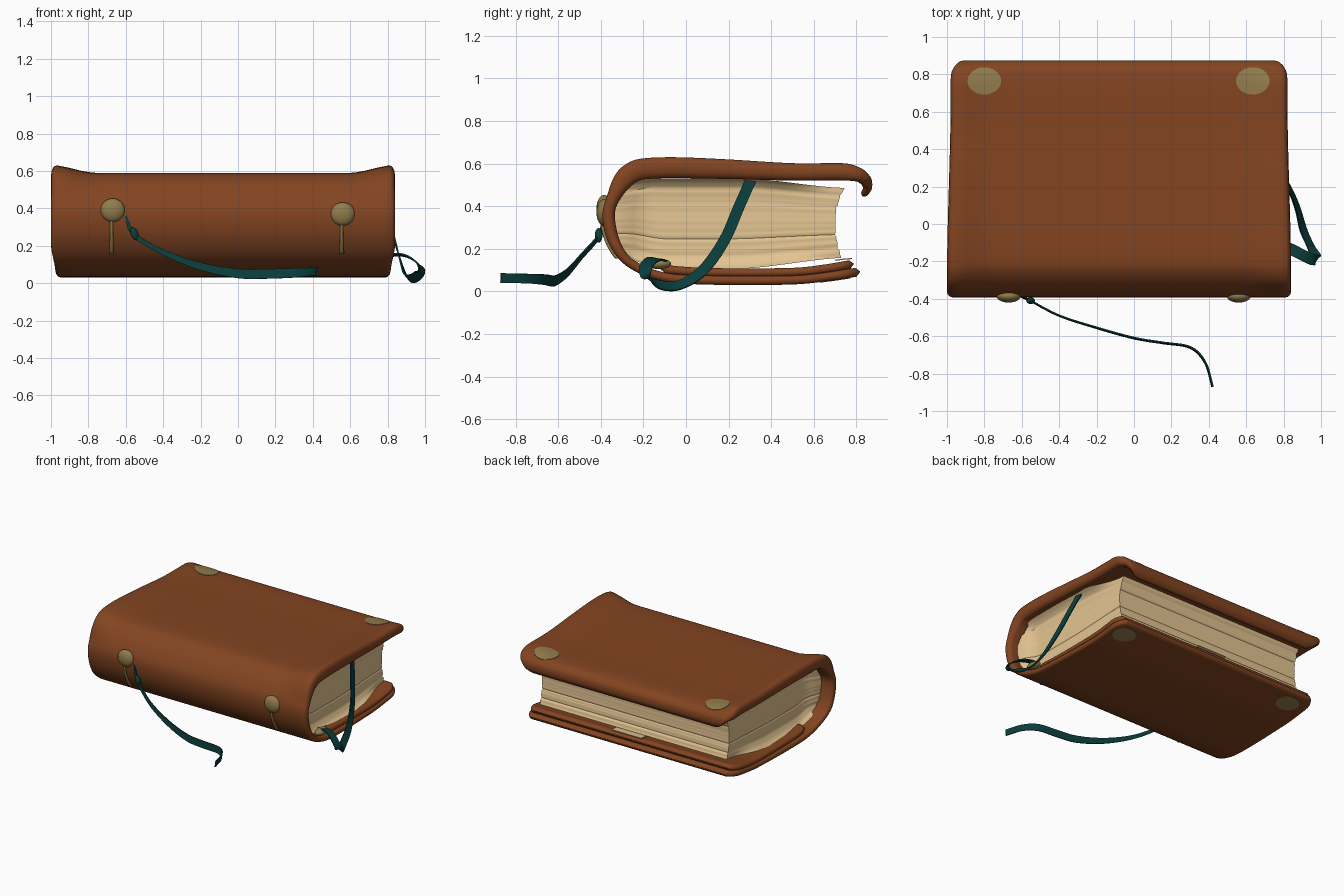
import bpy, bmesh, math, random
from mathutils import Vector
from mathutils.bvhtree import BVHTree

random.seed(4)
if "Cube" in bpy.data.objects:
    bpy.data.objects.remove(bpy.data.objects["Cube"])


def material(name, rgb):
    m = bpy.data.materials.new(name)
    m.use_nodes = True
    m.diffuse_color = (*rgb, 1)
    m.node_tree.nodes["Principled BSDF"].inputs["Base Color"].default_value = (*rgb, 1)
    return m


LEATHER = material("brown leather", (0.225, 0.058, 0.015))
PAPER = material("tan paper", (0.78, 0.56, 0.29))
BRASS = material("dull brass", (0.28, 0.2, 0.07))
TEAL = material("teal ribbon", (0.003, 0.047, 0.045))
MID = -0.08  # centre of the book along x


def smooth(a, b, x):
    t = min(max((x - a) / (b - a), 0), 1)
    return t * t * (3 - 2 * t)


def spline(points, steps):
    """Smooth path through the points."""
    p = [Vector(q) for q in points]
    p = [2 * p[0] - p[1]] + p + [2 * p[-1] - p[-2]]
    out = []
    for a, b, c, d in zip(p, p[1:], p[2:], p[3:]):
        for k in range(steps):
            t = k / steps
            out.append(0.5 * (2 * b + (c - a) * t + (2 * a - 5 * b + 4 * c - d) * t ** 2
                              + (3 * b - a - 3 * c + d) * t ** 3))
    return out + [p[-2]]


def finish(name, bm, mat, angle):
    bmesh.ops.recalc_face_normals(bm, faces=bm.faces)
    me = bpy.data.meshes.new(name)
    bm.to_mesh(me)
    bm.free()
    ob = bpy.data.objects.new(name, me)
    bpy.context.collection.objects.link(ob)
    me.materials.append(mat)
    bpy.ops.object.select_all(action="DESELECT")
    bpy.context.view_layer.objects.active = ob
    ob.select_set(True)
    bpy.ops.object.shade_smooth_by_angle(angle=math.radians(angle))
    return ob


def loft(name, rows, mat, angle=60, strip_caps=False):
    """Skin closed rings of points; cap the ends with one face or a strip of quads."""
    bm = bmesh.new()
    v = [[bm.verts.new(q) for q in r] for r in rows]
    n = len(v[0])
    for r, s in zip(v, v[1:]):
        for j in range(n):
            bm.faces.new((r[j], r[(j + 1) % n], s[(j + 1) % n], s[j]))
    for r in (v[0], v[-1]):
        if strip_caps:
            for j in range(n // 2 - 1):
                bm.faces.new((r[j], r[j + 1], r[n - 2 - j], r[n - 1 - j]))
        else:
            bm.faces.new(r)
    return finish(name, bm, mat, angle)


def leather_sheet(name, profile, half_width, thickness, flare, corner_radius):
    """Sweep a rounded slab cross-section along a (y, z) profile."""
    path = spline(profile, 8)
    dist = [0]
    for a, b in zip(path, path[1:]):
        dist.append(dist[-1] + (b - a).length)
    rows = []
    for i, p in enumerate(path):
        tan = (path[min(i + 1, len(path) - 1)] - path[max(i - 1, 0)]).normalized()
        inward = Vector((-tan.y, tan.x))
        e = min(dist[i], dist[-1] - dist[i])
        full = thickness(p, dist[i])
        k = max(1 - e / 0.02, 0)
        t = full * max(math.sqrt(1 - k * k), 0.1)
        corner = corner_radius(p)
        c = max(corner - e - 0.02, 0)
        half = half_width(p) - corner + math.sqrt(corner ** 2 - c ** 2)
        flat = half - t / 2
        loop = [(-flat + 2 * flat * j / 28, 0) for j in range(29)]
        loop += [(flat + t / 2 * math.sin(a), t / 2 - t / 2 * math.cos(a))
                 for a in (math.pi * j / 6 for j in range(1, 6))]
        loop += [(-x, t - d) for x, d in loop]
        ring = []
        for x, d in loop:
            lift = flare(p) * smooth(0.74, 1, abs(x) / half) * (1 - d / t)
            q = p + inward * (d + (full - t) / 2 - lift)
            ring.append((MID + x, q.x, q.y))
        rows.append(ring)
    return loft(name, rows, LEATHER)


# Wraparound cover, from the curled top edge round the spine to the bottom edge
cover = leather_sheet(
    "cover",
    [(0.842, 0.437), (0.873, 0.485), (0.86, 0.545), (0.78, 0.577), (0.5, 0.578), (0.2, 0.586),
     (-0.15, 0.588), (-0.27, 0.558), (-0.36, 0.46), (-0.392, 0.36), (-0.365, 0.23),
     (-0.28, 0.12), (-0.12, 0.05), (0.1, 0.032), (0.48, 0.032), (0.66, 0.048), (0.82, 0.072)],
    lambda p: 0.92 - 0.02 * smooth(-0.3, 0.7, p.x) - 0.022 * smooth(0.2, 0.04, p.y),
    lambda p, s: (0.034 + 0.024 * smooth(0, 0.12, s)) if p.y > 0.3
    else 0.042 + 0.016 * smooth(0.08, 0.3, p.y),
    lambda p: smooth(0.42, 0.57, p.y) * (0.042 - 0.018 * smooth(-0.1, 0.6, p.x))
    * smooth(0.87, 0.74, p.x),
    lambda p: 0.24 if p.y > 0.3 else 0.14)

# Second leather layer inside the bottom cover
leather_sheet(
    "inner_cover_flap",
    [(-0.12, 0.085), (0.1, 0.07), (0.48, 0.07), (0.65, 0.086), (0.79, 0.11)],
    lambda p: 0.875, lambda p, s: 0.04, lambda p: 0, lambda p: 0.12)

# Page block: stacked layers, hollow fore-edge, ends set in and dished toward the middle
LAYERS, STEPS = 36, 24
PAGE_MID = -0.068
rows = []
for i in range(LAYERS + 1):
    t = i / LAYERS
    bow = (2 * t - 1) ** 2
    groove = 0.006 if i in (5, 12, 26, 32) else 0
    back = 0.7 + (0.045 if t > 0.5 else 0.03) * bow + random.uniform(-0.002, 0.002) - groove
    front = -0.335 + 0.1 * bow * bow
    half = 0.785 + random.uniform(-0.002, 0.002) - groove / 2

    def page_point(side, y):
        top = 0.53 - 0.045 * smooth(0.25, 0.78, y) - 0.03 * smooth(-0.15, -0.35, y)
        low = 0.105 + 0.055 * smooth(0.2, 0.8, y) + 0.05 * smooth(-0.1, -0.3, y)
        rim = 0.05 * max(bow ** 4 * smooth(0.7, 0.4, y), smooth(-0.18, -0.33, y))
        return (PAGE_MID + side * (half + rim), y, low + (top - low) * t)

    ys = [front + (back - front) * k / STEPS for k in range(STEPS + 1)]
    rows.append([page_point(1, y) for y in ys] + [page_point(-1, y) for y in reversed(ys)])
loft("page_block", rows, PAPER, 50, strip_caps=True)

# Loose slip of paper on the flap at the fore-edge
loft("paper_slip", [[(-0.17, 0.7, z), (0.08, 0.7, z), (0.08, 0.78, z + 0.008),
                     (-0.17, 0.78, z + 0.008)] for z in (0.144, 0.15)], PAPER, 30)

# Brass plates laid on the cover corners
bm = bmesh.new()
bm.from_mesh(cover.data)
surface = BVHTree.FromBMesh(bm)
bm.free()


def corner_plate(name, cx, cy, side):
    rows = []
    for r, lift in ((0.1, 0.003), (0.4, 0.003), (0.7, 0.003), (1, 0.003), (1, -0.004)):
        ring = []
        for j in range(28):
            a = math.tau * j / 28
            start = Vector((cx + 0.09 * r * math.cos(a), cy + 0.073 * r * math.sin(a), side))
            hit = surface.ray_cast(start, Vector((0, 0, -side)))[0]
            ring.append(hit + Vector((0, 0, side * lift)))
        rows.append(ring)
    loft(name, rows, BRASS)


for label, top_x, bottom_x in (("right", -0.8, -0.79), ("left", 0.635, 0.675)):
    corner_plate("top_plate_" + label, top_x, 0.765, 1)
    corner_plate("bottom_plate_" + label, bottom_x, 0.7, -1)


def ellipsoid(name, centre, size, mat, tilt=0):
    bpy.ops.mesh.primitive_uv_sphere_add(segments=24, ring_count=14, location=centre,
                                         rotation=(0, tilt, 0))
    ob = bpy.context.object
    ob.name = name
    ob.scale = size
    ob.data.materials.append(mat)
    bpy.ops.object.shade_smooth()


# Studs on the spine with a pin hanging below each
for label, x, z in (("right", -0.67, 0.39), ("left", 0.56, 0.37)):
    ellipsoid("stud_" + label, (x, -0.385, z), (0.065, 0.035, 0.063), BRASS)
    rows = []
    for k in range(13):
        h = z - 0.03 - (z - 0.185) * k / 12
        hit = surface.ray_cast(Vector((x, -1, h)), Vector((0, 1, 0)))[0]
        r = 0.007 + 0.005 * k / 12
        rows.append([(x - 0.006 + r * math.cos(a), hit.y - 0.004 + r * math.sin(a), h)
                     for a in (math.tau * j / 10 for j in range(10))])
    loft("pin_" + label, rows, BRASS)
ellipsoid("side_stud", (0.79, -0.13, 0.13), (0.035, 0.06, 0.025), BRASS)


def ribbon(name, points, widths, across):
    """Thin strip along a path, widened along the given directions."""
    path = spline(points, 8)
    sides = spline(across, 8)
    size = spline([(w, 0, 0) for w in widths], 8)
    rows = []
    for i, p in enumerate(path):
        tan = (path[min(i + 1, len(path) - 1)] - path[max(i - 1, 0)]).normalized()
        w = (sides[i] - tan * sides[i].dot(tan)).normalized()
        nrm = tan.cross(w) * 0.004
        w = w * size[i].x / 2
        rows.append([p + w + nrm, p - w + nrm, p - w - nrm, p + w - nrm])
    loft(name, rows, TEAL, 40)


# Ribbon trailing from the right stud, with its knot
ribbon("front_ribbon",
       [(-0.6, -0.39, 0.36), (-0.555, -0.41, 0.26), (-0.4, -0.49, 0.165), (-0.2, -0.555, 0.09),
        (0, -0.61, 0.052), (0.15, -0.635, 0.05), (0.3, -0.66, 0.055), (0.38, -0.74, 0.06),
        (0.42, -0.87, 0.063)],
       [0.012, 0.022, 0.028, 0.04, 0.05, 0.052, 0.05, 0.045, 0.045], [(0.1, 0.12, 1)] * 9)
ellipsoid("ribbon_knot", (-0.553, -0.41, 0.263), (0.02, 0.018, 0.036), TEAL, -0.4)

# Page-marker ribbon looping out of the left end
ribbon("marker_ribbon",
       [(0.74, 0.31, 0.535), (0.785, 0.25, 0.4), (0.835, 0.18, 0.24), (0.875, 0.08, 0.1),
        (0.905, -0.03, 0.03), (0.945, -0.12, 0.03), (0.975, -0.18, 0.065), (0.955, -0.19, 0.11),
        (0.9, -0.165, 0.145), (0.84, -0.135, 0.152), (0.77, -0.1, 0.14)],
       [0.05, 0.052, 0.052, 0.052, 0.052, 0.055, 0.055, 0.06, 0.06, 0.06, 0.05],
       [(0, 0.9, -0.4)] * 3 + [(0.35, 0.5, -0.8)] + [(0.6, 0.15, -0.7)] * 2
       + [(0.5, 0.7, -0.4)] + [(0.2, 1, -0.2)] * 4)
